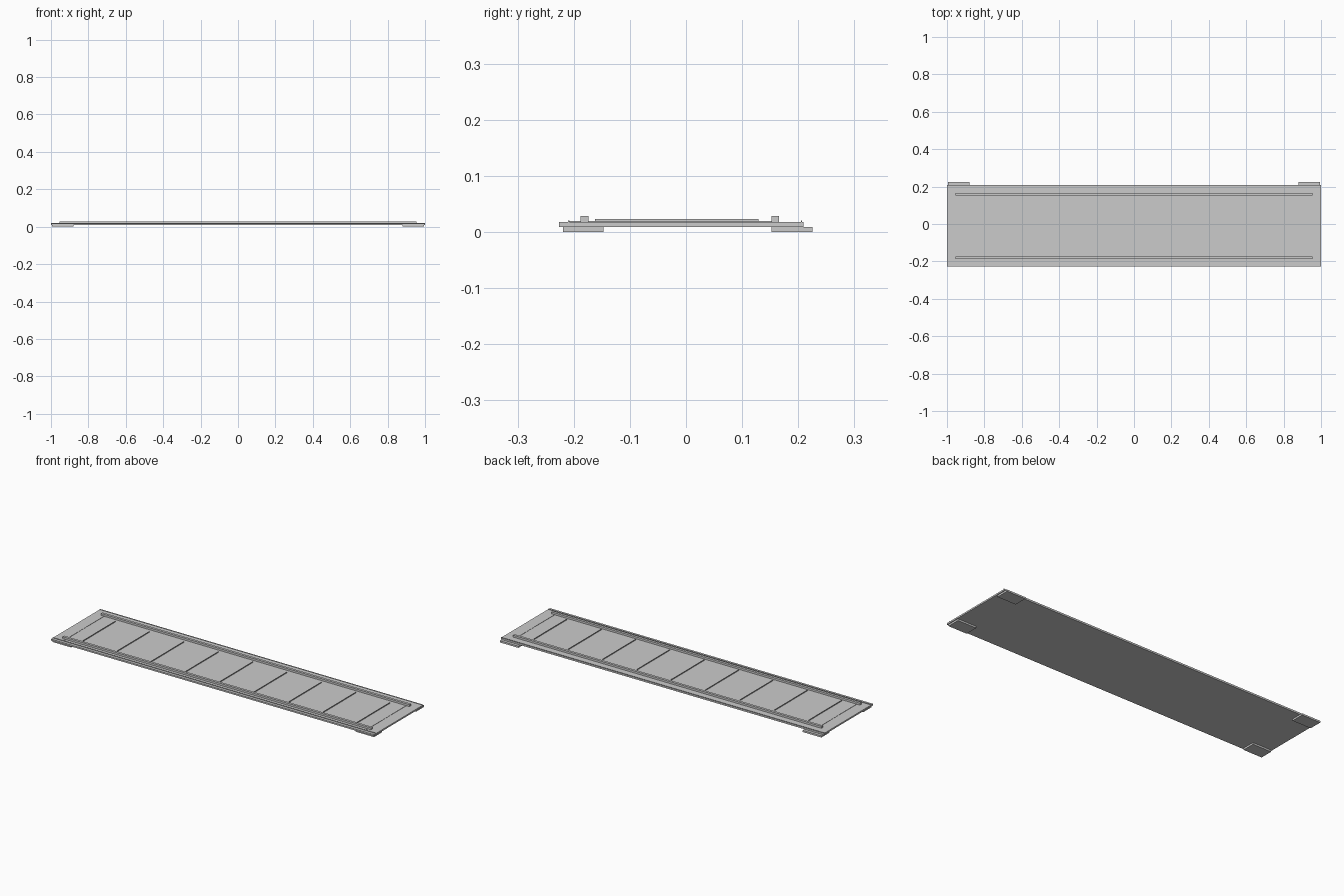
import bpy

if "Cube" in bpy.data.objects:
    bpy.data.objects.remove(bpy.data.objects["Cube"])

grey = bpy.data.materials.new("light_grey")
grey.diffuse_color = (0.6, 0.6, 0.6, 1)
grey.use_nodes = True
grey.node_tree.nodes["Principled BSDF"].inputs["Base Color"].default_value = grey.diffuse_color


def box(name, x0, x1, y0, y1, z0, z1):
    bpy.ops.mesh.primitive_cube_add(size=1, location=((x0 + x1) / 2, (y0 + y1) / 2, (z0 + z1) / 2))
    ob = bpy.context.object
    ob.name = name
    ob.scale = (x1 - x0, y1 - y0, z1 - z0)
    bpy.ops.object.transform_apply(location=False, rotation=False, scale=True)
    ob.data.materials.append(grey)
    return ob


# Deck slab
box("deck", -1, 1, -0.226, 0.209, 0.0095, 0.018)

# Corner feet
for x0, x1 in ((-0.995, -0.88), (0.88, 0.995)):
    box("front_foot", x0, x1, -0.219, -0.147, 0, 0.0095)
    box("back_foot", x0, x1, 0.152, 0.225, 0, 0.0095)

# Long rails
for name, y in (("front_rail", -0.181), ("back_rail", 0.159)):
    box(name, -0.955, 0.955, y - 0.007, y + 0.007, 0.018, 0.029)

# Thin lips along both long edges
for name, y in (("front_lip", -0.209), ("back_lip", 0.206)):
    box(name, -1, 1, y - 0.001, y + 0.001, 0.018, 0.021)

# Cross slats
for i in range(9):
    x = -0.85 + i * 0.2125
    box("cross_slat", x - 0.001, x + 0.001, -0.162, 0.129, 0.018, 0.023)
# End stop strips
for x in (-0.935, 0.935):
    box("end_strip", x - 0.001, x + 0.001, -0.209, 0.165, 0.018, 0.0195)
